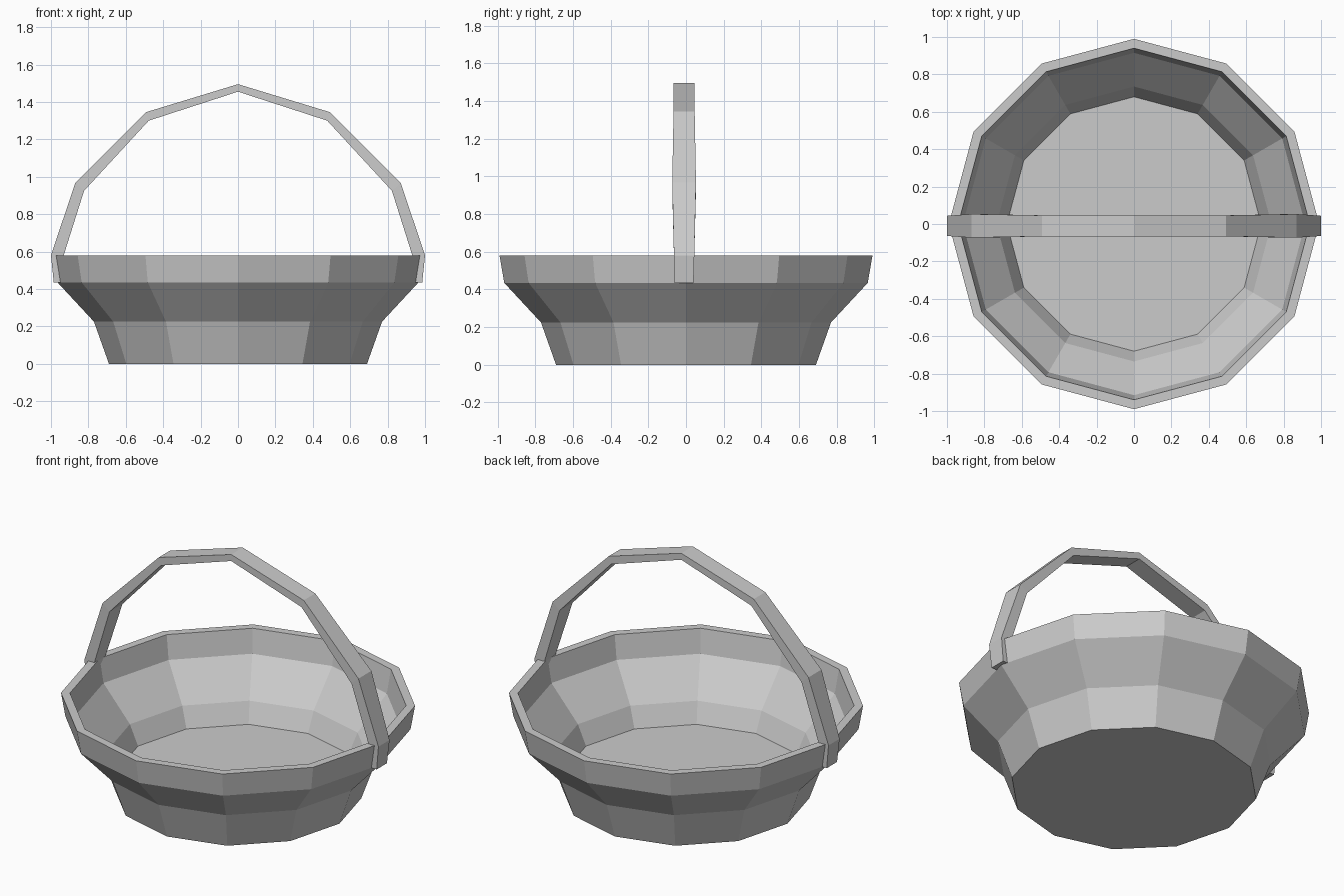
import bpy
import bmesh
from math import sin, cos, tau

cube = bpy.data.objects.get("Cube")
if cube:
    bpy.data.objects.remove(cube, do_unlink=True)

SIDES = 12

grey = bpy.data.materials.new("light grey")
grey.use_nodes = True
colour = (0.6, 0.6, 0.6, 1)
grey.diffuse_color = colour
grey.node_tree.nodes["Principled BSDF"].inputs["Base Color"].default_value = colour


def loft(name, sections):
    """Skin a row of equal-sized vertex loops and cap both ends."""
    bm = bmesh.new()
    loops = [[bm.verts.new(p) for p in s] for s in sections]
    count = len(loops[0])
    for a, b in zip(loops, loops[1:]):
        for i in range(count):
            j = (i + 1) % count
            bm.faces.new((a[i], a[j], b[j], b[i]))
    bm.faces.new(loops[0][::-1])
    bm.faces.new(loops[-1])
    bmesh.ops.recalc_face_normals(bm, faces=bm.faces)
    mesh = bpy.data.meshes.new(name)
    bm.to_mesh(mesh)
    bm.free()
    mesh.materials.append(grey)
    obj = bpy.data.objects.new(name, mesh)
    bpy.context.collection.objects.link(obj)
    return obj


def ring(r, z):
    return [(r * cos(tau * i / SIDES), r * sin(tau * i / SIDES), z)
            for i in range(SIDES)]


# Basket bowl: outside wall up to the rim, then inside wall down to the floor
bowl_profile = [(0.69, 0), (0.77, 0.225), (0.965, 0.435), (0.99, 0.58),
                (0.94, 0.58), (0.915, 0.435), (0.735, 0.23), (0.68, 0.11)]
loft("basket_bowl", [ring(r, z) for r, z in bowl_profile])

# Handle: outer x, z, inner x, z, half width, from the strap end to the top
half = [(0.985, 0.435, 0.94, 0.435, 0.05),
        (1.0, 0.58, 0.932, 0.58, 0.054),
        (0.87, 0.967, 0.823, 0.925, 0.063),
        (0.493, 1.345, 0.477, 1.3, 0.056),
        (0, 1.495, 0, 1.455, 0.056)]
path = half + [(-ox, oz, -ix, iz, w) for ox, oz, ix, iz, w in half[-2::-1]]
MID_Y = -0.01
loft("handle", [[(ox, MID_Y - w, oz), (ox, MID_Y + w, oz),
                 (ix, MID_Y + w, iz), (ix, MID_Y - w, iz)]
                for ox, oz, ix, iz, w in path])
